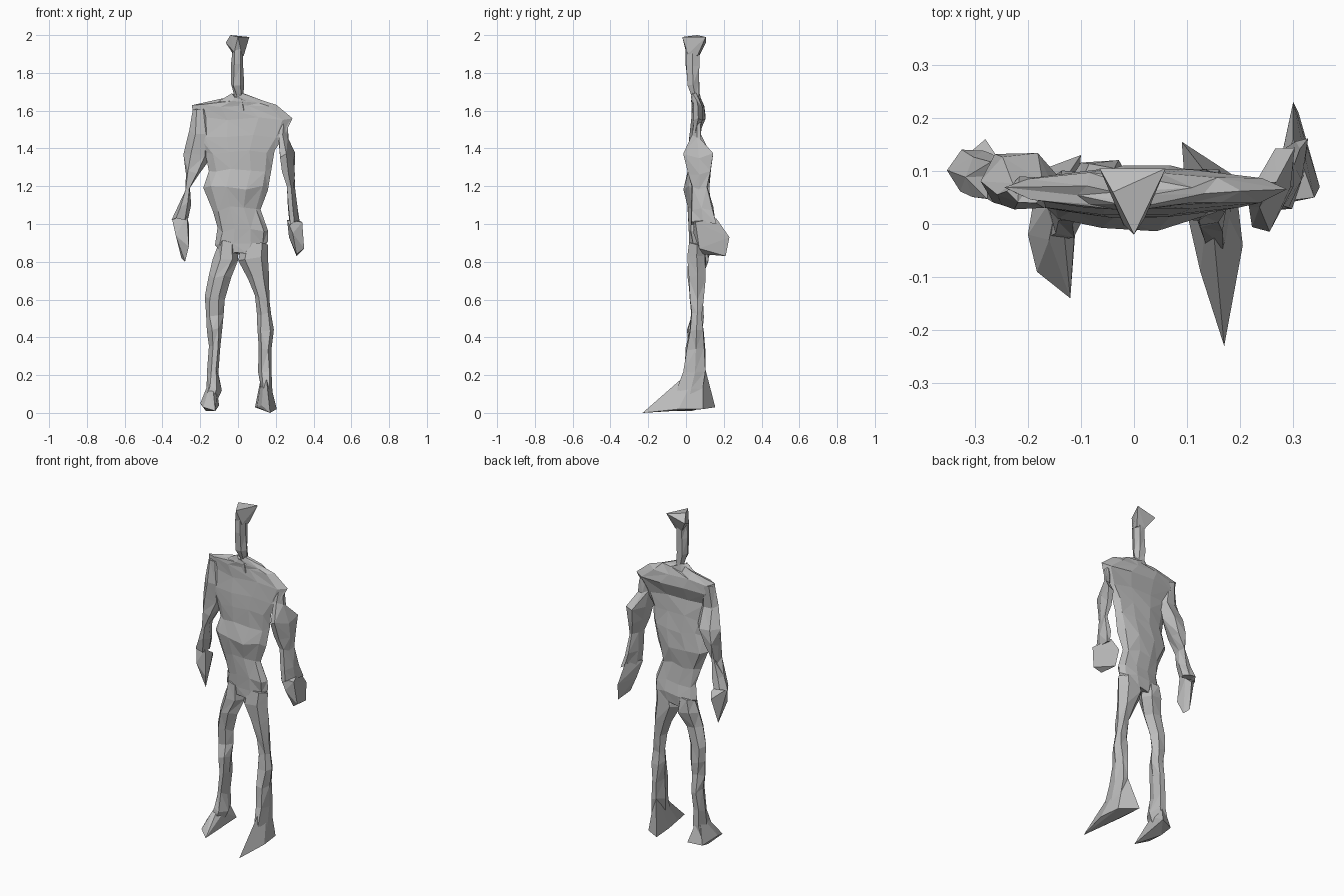
import bpy
import bmesh
import math
import random
from mathutils import Vector

random.seed(4)
CM = 0.01

default_cube = bpy.data.objects.get("Cube")
if default_cube:
    bpy.data.objects.remove(default_cube, do_unlink=True)


def make_material(name, colour):
    material = bpy.data.materials.new(name)
    material.use_nodes = True
    material.diffuse_color = colour
    shader = material.node_tree.nodes["Principled BSDF"]
    shader.inputs["Base Color"].default_value = colour
    shader.inputs["Roughness"].default_value = 0.8
    return material


clay = make_material("grey clay", (0.5, 0.5, 0.5, 1))


def add_object(name, bm):
    """Turn a bmesh into a flat shaded, triangulated object."""
    bmesh.ops.recalc_face_normals(bm, faces=bm.faces[:])
    bmesh.ops.triangulate(bm, faces=bm.faces[:])
    mesh = bpy.data.meshes.new(name)
    bm.to_mesh(mesh)
    bm.free()
    mesh.materials.append(clay)
    obj = bpy.data.objects.new(name, mesh)
    bpy.context.collection.objects.link(obj)
    return obj


def loft(name, sections, sides=6, rough=0.5, lean=0.0):
    """Skin rings given in centimetres as (height, left, right, front, back).

    Lean slants each ring so that its back sits further to the left side."""
    bm = bmesh.new()
    angles = [math.tau * side / sides for side in range(sides)]
    tallest = max(math.sin(angle) for angle in angles)
    rings = []
    for height, x_min, x_max, y_min, y_max in sections:
        centre = Vector(((x_min + x_max) / 2, (y_min + y_max) / 2, height))
        half_x, half_y = (x_max - x_min) / 2, (y_max - y_min) / 2 / tallest
        ring = []
        for angle in angles:
            across = math.cos(angle) * (1 - lean) + math.sin(angle) * lean
            offset = Vector((half_x * across, half_y * math.sin(angle), 0))
            # Uneven heights give the crumpled facets
            wobble = Vector(random.uniform(-rough, rough) for axis in "xyz")
            wobble.z *= 3
            ring.append(bm.verts.new((centre + offset + wobble) * CM))
        rings.append(ring)
    for lower, upper in zip(rings, rings[1:]):
        for side in range(sides):
            following = (side + 1) % sides
            quad = (lower[side], lower[following], upper[following], upper[side])
            # Alternate the diagonals at random
            if random.random() < 0.5:
                bm.faces.new((quad[0], quad[1], quad[2]))
                bm.faces.new((quad[0], quad[2], quad[3]))
            else:
                bm.faces.new((quad[0], quad[1], quad[3]))
                bm.faces.new((quad[1], quad[2], quad[3]))
    bm.faces.new(rings[0])
    bm.faces.new(rings[-1])
    return add_object(name, bm)


def hull(name, points):
    """Wrap a faceted block around a few points given in centimetres."""
    bm = bmesh.new()
    for point in points:
        bm.verts.new(Vector(point) * CM)
    result = bmesh.ops.convex_hull(bm, input=bm.verts[:])
    unused = [v for v in result["geom_interior"] if isinstance(v, bmesh.types.BMVert)]
    bmesh.ops.delete(bm, geom=unused, context="VERTS")
    return add_object(name, bm)


# Torso from the crotch up to the base of the neck, thin across the chest
loft("torso", [
    (84, -9, 12, 2, 10),
    (90, -12, 16, 2, 11),
    (97, -11, 16, 1, 10),
    (108, -13, 12, 1, 9),
    (119, -18, 16, -1, 10),
    (129, -15, 18, 1, 9),
    (138, -17, 19, 1, 8),
    (147, -22, 24, 2, 7),
    (156, -24, 29, 3, 10),
    (162, -24, 20, 3, 10),
    (165, -11, 13, 3, 8),
    (168, -4, 3, 3, 7),
], sides=10, rough=0.45)

# Thin neck and the flared three cornered head
loft("neck", [
    (160, 0, 4, 3, 6),
    (168, -2, 3, 3, 7),
    (174, -4, 3, 1, 7),
    (184, -4, 3, 0, 7),
    (193, -3, 3, 0, 7),
], rough=0.3)
hull("head", [
    (-4, 6, 200), (6, 10.5, 199), (0, -2, 199), (-6.5, 10.5, 196),
    (-2, 0, 191), (2, 1, 190), (3, 6, 189), (-2, 7, 189),
])

# Arms, with the left one a slanted blade that hangs further back
loft("right_arm", [
    (160, -24, -16, 4, 9),
    (148, -26, -14, 3, 8),
    (136, -29, -14, 4, 13),
    (127, -28, -20, 4, 13),
    (118, -28, -25, 5, 12),
    (110, -32, -25, 5, 13),
    (103, -35, -26, 6, 14),
])
hull("right_hand", [
    (-35, 10, 103), (-27, 7, 104), (-28, 16, 97), (-33, 7, 94),
    (-26, 6, 88), (-30, 12, 82), (-28, 9, 80), (-26, 13, 100),
])
loft("left_arm", [
    (153, 21, 28, 4, 8),
    (146, 20, 28, 3, 8),
    (136, 20, 32, -1, 14),
    (127, 22, 32, 1, 13),
    (119, 25, 31, 3, 11),
    (108, 25, 33, 3, 14),
    (101, 26, 34, 3, 16),
], lean=0.4)
hull("left_hand", [
    (26, 4, 102), (34, 5, 101), (30, 16, 103), (30, 23, 93), (29, 4, 95),
    (27, 9, 93), (35, 7, 87), (31, 9, 84), (31, 21, 83),
])

# Legs from the hips down to the ankles
loft("right_leg", [
    (90, -11, -1, 2, 11),
    (82, -13, 0, 1, 12),
    (72, -15, -4, 1, 9),
    (61, -18, -7, 2, 9),
    (52, -17, -8, 3, 9),
    (44, -16, -8, 1, 9),
    (34, -15, -9, 1, 10),
    (22, -16, -10, 0, 9),
    (13, -17, -9, -2, 9),
    (5, -19, -12, -3, 9),
])
loft("left_leg", [
    (90, 2, 16, 2, 10),
    (82, 0, 16, 1, 10),
    (72, 5, 16, 2, 10),
    (61, 9, 17, 2, 9),
    (52, 10, 18, 3, 8),
    (44, 10, 19, 2, 9),
    (34, 11, 18, 0, 10),
    (22, 11, 18, -1, 10),
    (13, 12, 18, -4, 9),
    (5, 11, 19, -6, 9),
])

# Flat wedge feet with pointed toes and a heel that runs up the calf
hull("right_foot", [
    (-16, -3, 11), (-11, 2, 11), (-10, 13, 4), (-18, 10, 3), (-14, 7, 20),
    (-20, -2, 5), (-18.3, -9, 3), (-12, -14, 1), (-14, -4, 8), (-17, 3, 1),
])
hull("left_foot", [
    (13, -5, 10), (18, -3, 9), (9, 15.5, 3), (19, 9, 2), (14, 9, 28),
    (20.5, -4, 2), (17, -23, 0), (12.5, -9, 4), (10, 2, 3), (16, -9, 6),
])
